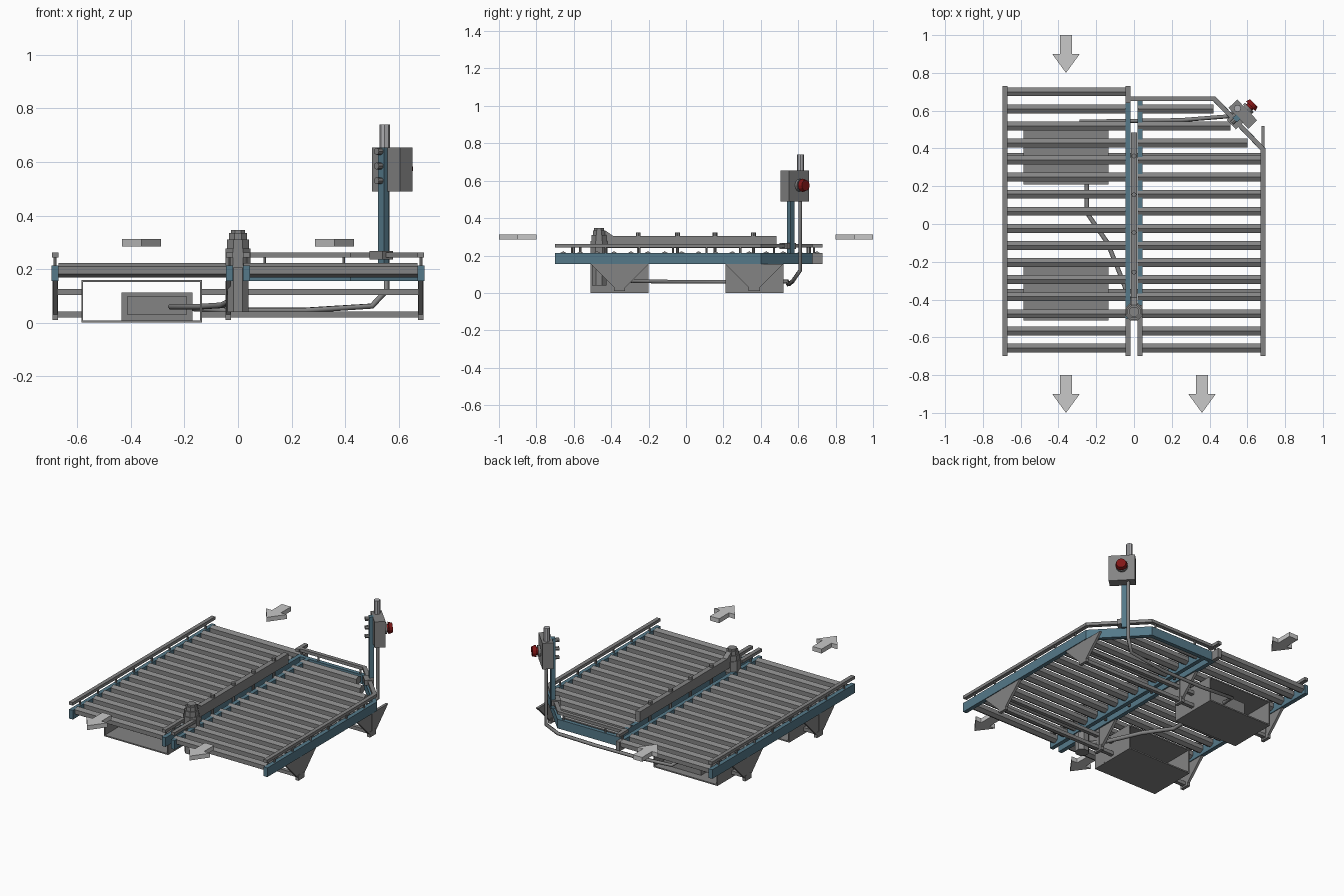
import bpy, bmesh, math
from mathutils import Vector, Matrix

if "Cube" in bpy.data.objects:
    bpy.data.objects.remove(bpy.data.objects["Cube"])


def mat(name, r, g, b):
    m = bpy.data.materials.new(name)
    m.diffuse_color = (r, g, b, 1)
    m.use_nodes = True
    m.node_tree.nodes["Principled BSDF"].inputs["Base Color"].default_value = m.diffuse_color
    return m


GREY = mat("steel grey", 0.23, 0.23, 0.23)
BLUE = mat("frame blue", 0.09, 0.19, 0.25)
LIGHT = mat("arrow light grey", 0.58, 0.58, 0.58)
LAMP = mat("lamp pale grey", 0.42, 0.42, 0.44)
RED = mat("button red", 0.22, 0.008, 0.008)


def finish(name, bm, m):
    bmesh.ops.recalc_face_normals(bm, faces=bm.faces)
    me = bpy.data.meshes.new(name)
    bm.to_mesh(me)
    bm.free()
    me.materials.append(m)
    ob = bpy.data.objects.new(name, me)
    bpy.context.collection.objects.link(ob)
    return ob


def box(name, x0, x1, y0, y1, z0, z1, m=GREY):
    bm = bmesh.new()
    bmesh.ops.create_cube(bm, size=1)
    for v in bm.verts:
        v.co = Vector(((x0 + x1) / 2 + v.co.x * (x1 - x0),
                       (y0 + y1) / 2 + v.co.y * (y1 - y0),
                       (z0 + z1) / 2 + v.co.z * (z1 - z0)))
    return finish(name, bm, m)


def cyl(name, a, b, r, m=GREY, sides=8, r2=None, turn=0.0):
    a, b = Vector(a), Vector(b)
    d = b - a
    bm = bmesh.new()
    rot = d.to_track_quat('Z', 'Y').to_matrix().to_4x4()
    bmesh.ops.create_cone(bm, cap_ends=True, segments=sides, radius1=r,
                          radius2=r if r2 is None else r2, depth=d.length,
                          matrix=Matrix.Translation((a + b) / 2) @ rot @ Matrix.Rotation(turn, 4, 'Z'))
    return finish(name, bm, m)


def prism(name, pts, vec, m=GREY):
    # flat outline pushed along a vector
    bm = bmesh.new()
    f = bm.faces.new([bm.verts.new(p) for p in pts])
    r = bmesh.ops.extrude_face_region(bm, geom=[f])
    bmesh.ops.translate(bm, vec=vec, verts=[g for g in r['geom'] if isinstance(g, bmesh.types.BMVert)])
    return finish(name, bm, m)


def rail(name, path, w, z0, z1, m):
    # mitred bar following a path in plan
    P = [Vector(p) for p in path]
    left, right = [], []
    for i, p in enumerate(P):
        d1 = (P[i] - P[i - 1]).normalized() if i else (P[1] - P[0]).normalized()
        d2 = (P[i + 1] - P[i]).normalized() if i < len(P) - 1 else d1
        n1, n2 = Vector((-d1.y, d1.x)), Vector((-d2.y, d2.x))
        n = (n1 + n2).normalized()
        n *= w / 2 / n.dot(n1)
        left.append((*(p + n), z0))
        right.append((*(p - n), z0))
    return prism(name, left + right[::-1], (0, 0, z1 - z0), m)


def cable(name, pts, r=0.011):
    cu = bpy.data.curves.new(name, 'CURVE')
    cu.dimensions = '3D'
    cu.bevel_depth, cu.bevel_resolution, cu.use_fill_caps = r, 1, True
    s = cu.splines.new('POLY')
    s.points.add(len(pts) - 1)
    for q, p in zip(s.points, pts):
        q.co = (*p, 1)
    cu.materials.append(GREY)
    ob = bpy.data.objects.new(name, cu)
    bpy.context.collection.objects.link(ob)
    bpy.ops.object.select_all(action='DESELECT')
    ob.select_set(True)
    bpy.context.view_layer.objects.active = ob
    bpy.ops.object.convert(target='MESH')


# frame rails and the cut-corner right side
Z0, Z1, G0, G1 = 0.155, 0.213, 0.243, 0.262
corner = [(0.683, -0.70), (0.683, 0.395), (0.425, 0.663), (-0.03, 0.663)]
rail("left_rail", [(-0.683, -0.70), (-0.683, 0.73)], 0.026, Z0, Z1, BLUE)
rail("centre_left_rail", [(-0.032, -0.70), (-0.032, 0.675)], 0.026, Z0, Z1, BLUE)
box("centre_rail_end", -0.045, -0.019, 0.675, 0.73, Z0, Z1)
rail("centre_right_rail", [(0.032, -0.70), (0.032, 0.65)], 0.026, Z0, Z1, BLUE)
rail("right_rail", corner, 0.026, Z0, Z1, BLUE)

# guard rails with their little posts
rail("left_guard", [(-0.683, -0.70), (-0.683, 0.73)], 0.025, G0, G1, GREY)
rail("right_guard", corner, 0.025, G0, G1, GREY)
for n, x, y0, y1 in (("back_centre_guard", -0.032, 0.64, 0.73),
                     ("front_centre_left_guard", -0.032, -0.70, -0.50),
                     ("front_centre_right_guard", 0.032, -0.70, -0.43)):
    rail(n, [(x, y0), (x, y1)], 0.025, G0, G1, GREY)
    cyl(n + "_post", (x, (y0 + y1) / 2, Z1), (x, (y0 + y1) / 2, G0), 0.006, sides=6)
spots = [(-0.683, -0.61 + 0.18 * i) for i in range(8)] + [(0.683, -0.61 + 0.18 * i) for i in range(6)]
for x, y in spots + [(0.395, 0.663), (0.1, 0.663)]:
    cyl("guard_post", (x, y, Z1), (x, y, G0), 0.006, sides=6)

# hexagonal rollers, shortened at the cut corner
for i in range(16):
    y = 0.70 - 0.0904 * i
    cyl("left_roller", (-0.67, y, 0.196), (-0.045, y, 0.196), 0.027, sides=6)
    if i:
        x1 = {1: 0.42, 2: 0.51, 3: 0.60}.get(i, 0.67)
        cyl("right_roller", (0.02, y, 0.196), (x1, y, 0.196), 0.027, sides=6)

# central guide bar with caps
prism("centre_guide", [(-0.016, -0.45, 0.24), (-0.016, 0.485, 0.24), (-0.016, 0.485, 0.305),
                       (-0.016, -0.39, 0.305), (-0.016, -0.43, 0.333), (-0.016, -0.45, 0.333)], (0.032, 0, 0))
for y in (-0.255, -0.045, 0.155, 0.36):
    cyl("guide_cap", (0, y, 0.30), (0, y, 0.322), 0.013)
    cyl("guide_stud", (0, y, 0.16), (0, y, 0.245), 0.008)

# drive motor
for n, z0, z1, r in (("motor_body", 0.04, 0.212, 0.042), ("motor_collar", 0.205, 0.277, 0.05),
                     ("motor_upper", 0.277, 0.31, 0.044), ("motor_cap", 0.31, 0.335, 0.036),
                     ("motor_top", 0.335, 0.347, 0.028)):
    cyl(n, (0, -0.465, z0), (0, -0.465, z1), r, turn=math.pi / 8)

# support legs, cross beams and open-ended housings
for s, y in ((-1, -0.355), (1, 0.365)):
    for x in (-0.683, -0.036, 0.683):
        prism("leg_gusset", [(x - 0.008, y - 0.155, 0.155), (x - 0.008, y + 0.155, 0.155),
                             (x - 0.008, y + 0.03, 0.03), (x - 0.008, y - 0.03, 0.03)], (0.016, 0, 0))
        box("leg_foot", x - 0.01, x + 0.01, y - 0.03, y + 0.03, 0.01, 0.045)
        box("leg_spine", x - 0.01, x + 0.01, y - 0.012, y + 0.012, 0.04, 0.155)
    for z in (0.031, 0.115):
        box("cross_beam_left", -0.68, -0.583, y - 0.012, y + 0.012, z - 0.011, z + 0.011)
        box("cross_beam_right", -0.137, 0.68, y - 0.012, y + 0.012, z - 0.011, z + 0.011)
    a, b = y - 0.155, y + 0.155
    box("housing_floor", -0.585, -0.135, a, b, 0.0, 0.008)
    box("housing_roof", -0.585, -0.135, a, b, 0.152, 0.16)
    box("housing_left_wall", -0.585, -0.578, a, b, 0.008, 0.152)
    box("housing_right_wall", -0.142, -0.135, a, b, 0.008, 0.152)
box("control_unit", -0.435, -0.17, 0.25, 0.47, 0.008, 0.113)
box("control_unit_lid", -0.415, -0.19, 0.243, 0.25, 0.03, 0.098)

# cables
cable("motor_cable", [(-0.25, 0.245, 0.06), (-0.25, 0.06, 0.06), (-0.14, -0.10, 0.06),
                      (-0.06, -0.30, 0.065), (-0.01, -0.44, 0.09)], 0.012)
cable("control_cable", [(0.555, 0.61, 0.50), (0.555, 0.61, 0.12), (0.50, 0.57, 0.062),
                        (0.25, 0.55, 0.046), (-0.05, 0.545, 0.046), (-0.28, 0.545, 0.06),
                        (-0.28, 0.46, 0.06)])

# control post on the angled corner: local x runs along the corner, local y outward
ang = math.atan2(-0.268, 0.258)
N = Vector((-math.sin(ang), math.cos(ang), 0))


def corner_box(name, cx, cy, w, d, z0, z1, m=GREY):
    ob = box(name, -w / 2, w / 2, -d / 2, d / 2, z0, z1, m)
    ob.data.transform(Matrix.Translation((cx, cy, 0)) @ Matrix.Rotation(ang, 4, 'Z'))


corner_box("post_base", 0.535, 0.545, 0.07, 0.055, 0.235, 0.268)
corner_box("control_post", 0.543, 0.56, 0.032, 0.026, 0.21, 0.655, BLUE)
corner_box("control_box", 0.576, 0.582, 0.152, 0.064, 0.49, 0.655)
for z in (0.53, 0.585, 0.64):
    p = Vector((0.543, 0.56, z))
    cyl("post_clamp", p - N * 0.036, p + N * 0.01, 0.013)
c = Vector((0.578, 0.586, 0.575))
cyl("button_collar", c + N * 0.03, c + N * 0.045, 0.034, sides=12)
cyl("button_stem", c + N * 0.045, c + N * 0.058, 0.022, RED, 12)
cyl("stop_button", c + N * 0.055, c + N * 0.078, 0.036, RED, 12, 0.029)
cyl("signal_lamp", (0.548, 0.612, 0.655), (0.548, 0.612, 0.74), 0.019, LAMP)

# flow direction arrows
for n, x, tip in (("infeed_arrow", -0.36, 0.80), ("left_outfeed_arrow", -0.36, -1.0),
                  ("right_outfeed_arrow", 0.36, -1.0)):
    out = [(0, 0), (0.073, 0.1), (0.032, 0.1), (0.032, 0.2), (-0.032, 0.2), (-0.032, 0.1), (-0.073, 0.1)]
    prism(n, [(x + u, tip + v, 0.285) for u, v in out], (0, 0, 0.028), LIGHT)
